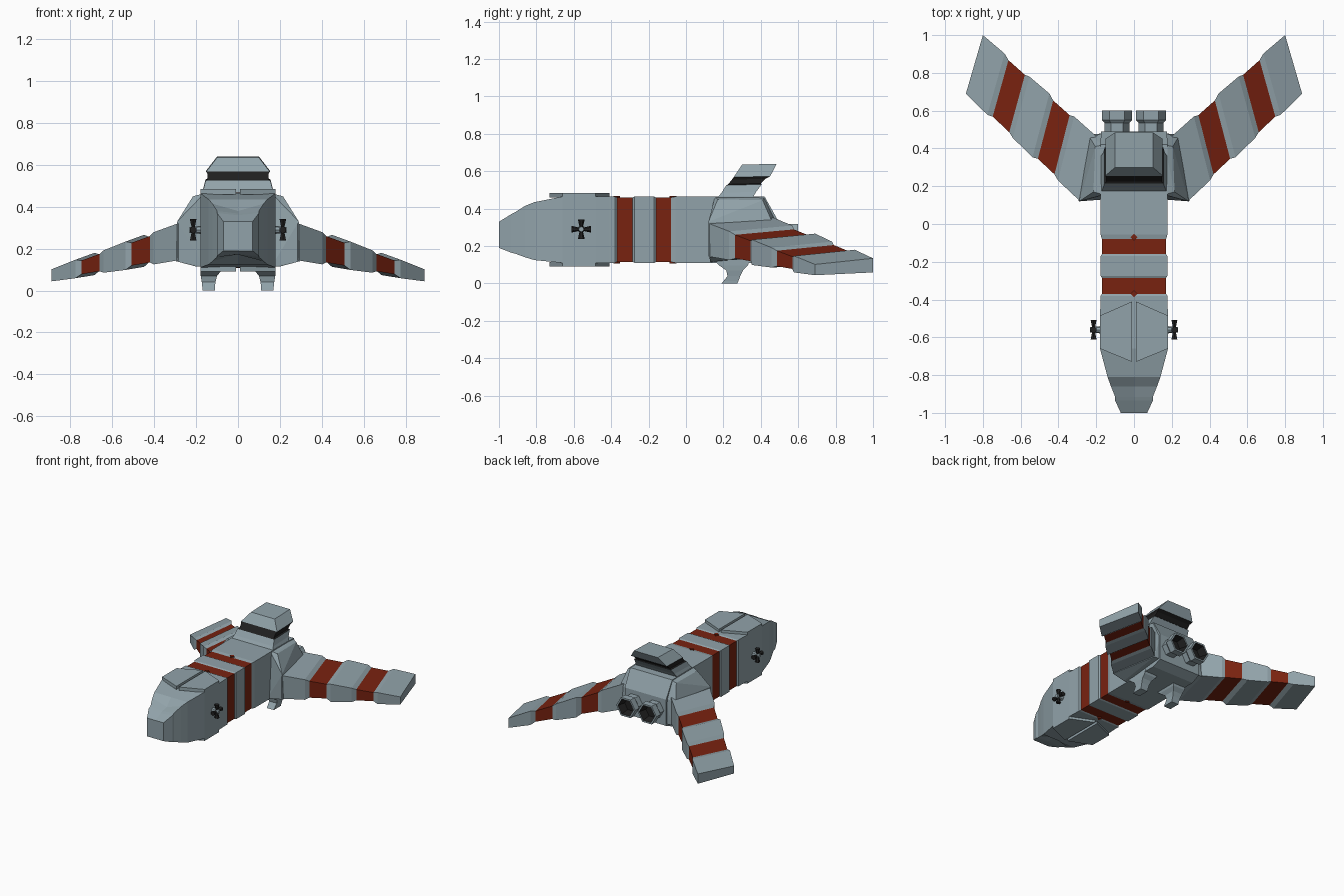
import bpy, bmesh, math
from mathutils import Vector, Matrix

if "Cube" in bpy.data.objects:
    bpy.data.objects.remove(bpy.data.objects["Cube"])


def material(name, rgb):
    m = bpy.data.materials.new(name)
    m.diffuse_color = (*rgb, 1)
    m.use_nodes = True
    m.node_tree.nodes["Principled BSDF"].inputs["Base Color"].default_value = m.diffuse_color
    return m


GREY = material("hull grey", (0.285, 0.365, 0.40))
RED = material("stripe red", (0.19, 0.016, 0.005))
DARK = material("dark metal", (0.014, 0.014, 0.014))
MATS = [GREY, RED, DARK]


def finish(name, bm, mirror=False):
    bmesh.ops.recalc_face_normals(bm, faces=bm.faces)
    me = bpy.data.meshes.new(name)
    bm.to_mesh(me)
    bm.free()
    for m in MATS:
        me.materials.append(m)
    ob = bpy.data.objects.new(name, me)
    bpy.context.collection.objects.link(ob)
    if mirror:
        ob.modifiers.new("Mirror", 'MIRROR').use_mirror_merge = False
    return ob


def loft(bm, rings, mats, cap_mat=0, cap_end=True):
    """Skin rings of equal length; mats[i] colours the band after ring i."""
    vs = [[bm.verts.new(p) for p in r] for r in rings]
    n = len(rings[0])
    for i in range(len(vs) - 1):
        for j in range(n):
            k = (j + 1) % n
            f = bm.faces.new((vs[i][j], vs[i][k], vs[i + 1][k], vs[i + 1][j]))
            f.material_index = mats[i]
    bm.faces.new(vs[0][::-1])
    if cap_end:
        bm.faces.new(vs[-1]).material_index = cap_mat


# Fuselage: (y, half width, bottom, top, centre notch depth, colour of next band)
stations = [
    (-1.0, .07, .19, .33, 0, 0), (-.935, .10, .165, .37, .01, 0),
    (-.915, .10, .16, .38, .012, 0), (-.86, .122, .14, .415, .035, 0),
    (-.81, .14, .125, .435, 0, 0), (-.66, .18, .11, .465, 0, 0),
    (-.48, .18, .11, .465, 0, 0), (-.41, .177, .11, .465, 0, 0),
    (-.38, .177, .11, .465, 0, 0), (-.37, .17, .115, .46, 0, 1),
    (-.285, .17, .115, .46, 0, 0), (-.275, .177, .11, .465, 0, 0),
    (-.17, .177, .11, .465, 0, 0), (-.16, .17, .115, .46, 0, 1),
    (-.08, .17, .115, .46, 0, 0), (-.055, .177, .11, .465, 0, 0),
    (.17, .177, .11, .465, 0, 0), (.42, .177, .11, .465, 0, 0),
    (.49, .175, .14, .34, 0, 0)]
bm = bmesh.new()
loft(bm, [[(-w, y, b), (0, y, b + d), (w, y, b), (w, y, t), (0, y, t - d), (-w, y, t)]
          for y, w, b, t, d, _ in stations], [s[5] for s in stations])
finish("fuselage", bm)

# Split armour plates above and below the nose
outline = [(.01, -.73), (.18, -.66), (.18, -.485), (.01, -.41)]
for name, z0, z1 in (("canopy_plates", .46, .485), ("belly_plates", .115, .092)):
    bm = bmesh.new()
    loft(bm, [[(x, y, z) for x, y in outline] for z in (z0, z1)], [0])
    finish(name, bm, True)

# Raised seam diamonds on the stripes
bm = bmesh.new()
for y in (-.37, -.07):
    for z in (.462, .113):
        bmesh.ops.create_cone(bm, segments=4, radius1=.018, radius2=.018, depth=.012,
                              cap_ends=True, matrix=Matrix.Translation((0, y, z)))
for f in bm.faces:
    f.material_index = 1
finish("stripe_seams", bm)

# Wing shoulders: angular hulls either side of the tail
bm = bmesh.new()
pts = [(.16, .155, .465), (.215, .17, .45), (.29, .12, .33), (.295, .125, .14), (.20, .13, .115),
       (.16, .13, .115), (.16, .42, .465), (.205, .41, .445), (.235, .46, .33), (.215, .475, .15),
       (.16, .48, .15), (.16, .48, .34)]
vs = [bm.verts.new(p) for p in pts]
bmesh.ops.convex_hull(bm, input=vs)
finish("wing_shoulder", bm, True)


# Swept drooping wings: blocks with recessed red bands
def wing_ring(t, inset):
    lead = Vector((.285, .12)).lerp(Vector((.89, .69)), t)
    trail = Vector((.20, .465)).lerp(Vector((.80, 1.0)), t)
    d = (trail - lead).normalized() * inset
    ring = []
    for p, up in ((lead + d, 0), (trail - d, 0), (trail - d, 1), (lead + d, 1)):
        z = .425 - .363 * p.x - inset if up else .192 - .166 * p.x + inset
        ring.append((p.x, p.y, z))
    return ring


bm = bmesh.new()
wing = [(0, 0, 0), (.195, 0, 0), (.23, .012, 1), (.375, .012, 0), (.415, -.004, 0),
        (.59, 0, 0), (.625, .01, 1), (.77, .01, 0), (.81, -.004, 0), (1, 0, 0)]
loft(bm, [wing_ring(t, i) for t, i, _ in wing], [w[2] for w in wing])
finish("wing", bm, True)

# Tail tower leaning back, with a dark recessed band: (z, half width, y front, y back, colour)
tower = [(.46, .175, .17, .36, 0), (.485, .165, .19, .375, 0), (.525, .155, .215, .405, 2),
         (.53, .145, .225, .40, 2), (.555, .145, .245, .425, 2), (.568, .152, .255, .45, 0),
         (.635, .10, .30, .485, 0)]
bm = bmesh.new()
loft(bm, [[(-w, a, z), (w, a, z), (w, b, z + .005), (-w, b, z + .005)]
          for z, w, a, b, _ in tower], [t[4] for t in tower])
finish("tail_tower", bm)

# Six sided engine nozzles with dark hollow mouths: (y, radius, colour)
nozzle = [(.46, .066, 0), (.535, .066, 0), (.55, .08, 0), (.60, .08, 0), (.60, .066, 2), (.54, .05, 2)]
bm = bmesh.new()
loft(bm, [[(.09 + r * math.cos(k * math.pi / 3), y, .25 + r * math.sin(k * math.pi / 3))
           for k in range(6)] for y, r, _ in nozzle], [n[2] for n in nozzle], cap_mat=2)
finish("engine_nozzle", bm, True)

# Landing skids: rings up the leg (z, x inner, x outer, y front, y back)
bm = bmesh.new()
leg = [(0, .11, .17, .19, .275), (.012, .11, .17, .20, .28), (.04, .108, .173, .222, .29),
       (.07, .10, .178, .215, .305), (.095, .08, .18, .18, .33), (.12, .07, .18, .155, .34)]
loft(bm, [[(a, c, z), (b, c, z), (b, d, z), (a, d, z)] for z, a, b, c, d in leg], [0] * 6)
finish("landing_skid", bm, True)

# Side thruster mounts with four flared dark nozzles
bm = bmesh.new()
centre = Vector((.2, -.56, .29))
bmesh.ops.create_cone(bm, segments=8, radius1=.02, radius2=.014, depth=.065, cap_ends=True,
                      matrix=Matrix.Translation(centre) @ Matrix.Rotation(math.pi / 2, 4, 'Y'))
finish("thruster_mount", bm, True)
bm = bmesh.new()
for k in range(4):
    rot = Matrix.Rotation(k * math.pi / 2, 4, 'X')
    bmesh.ops.create_cone(bm, segments=6, radius1=.009, radius2=.018, depth=.038, cap_ends=True,
                          matrix=Matrix.Translation(centre + Vector((.014, 0, 0))) @ rot
                          @ Matrix.Translation((0, 0, .032)))
for f in bm.faces:
    f.material_index = 2
finish("thruster_nozzles", bm, True)
